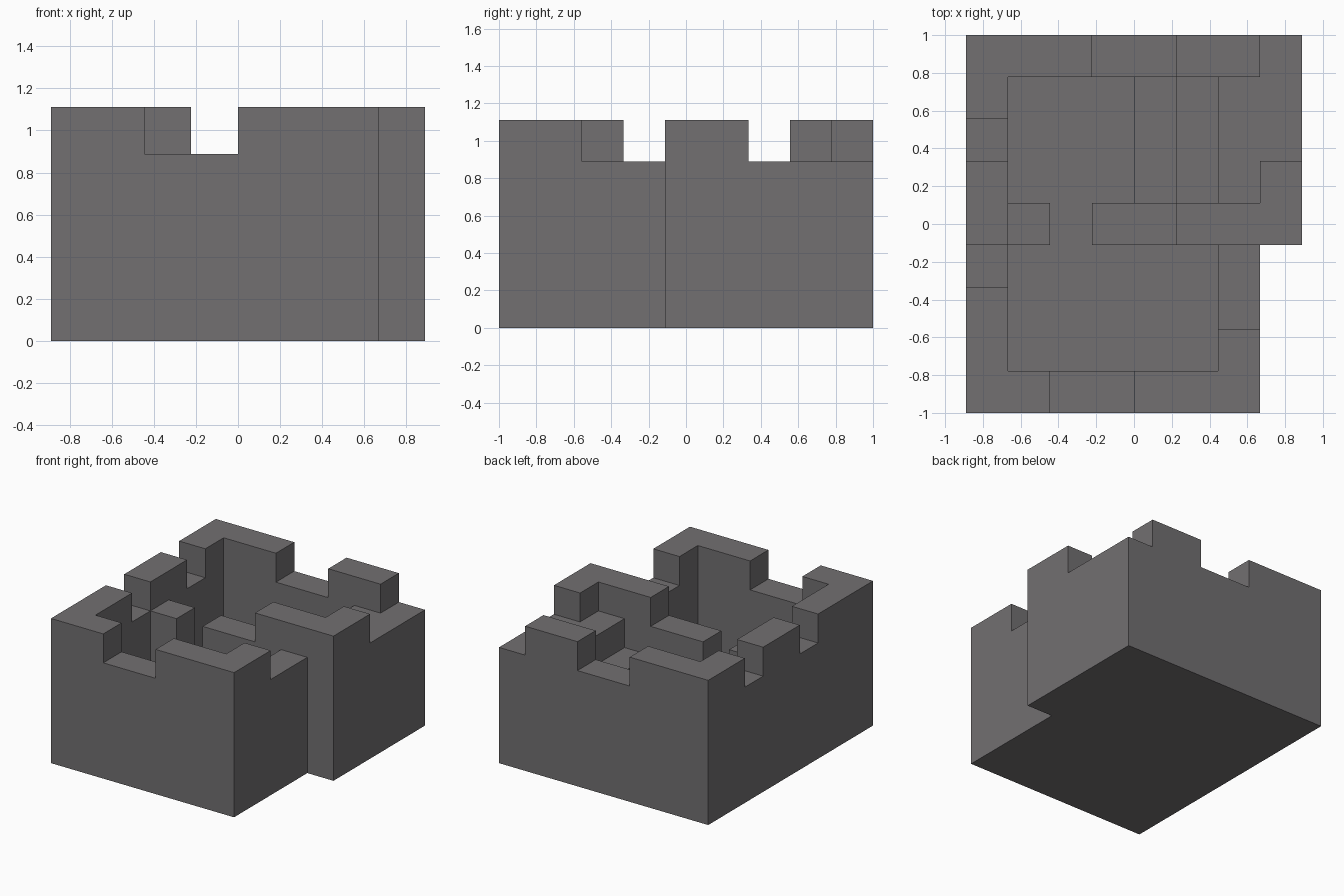
import bpy
import bmesh
from mathutils import Vector

if "Cube" in bpy.data.objects:
    bpy.data.objects.remove(bpy.data.objects["Cube"], do_unlink=True)

UNIT = 2 / 9
WIDTH, DEPTH = 8, 9
LOW, HIGH = 4, 5          # wall walk and merlon heights, in blocks
ORIGIN = Vector((WIDTH / 2, DEPTH / 2, 0))

stone = bpy.data.materials.new("grey stone")
stone.use_nodes = True
colour = (0.168, 0.160, 0.166, 1)
stone.diffuse_color = colour
shader = next(n for n in stone.node_tree.nodes if n.type == "BSDF_PRINCIPLED")
shader.inputs["Base Color"].default_value = colour
shader.inputs["Roughness"].default_value = 0.9


def build(name, areas):
    """Stack blocks over areas (left, right, front, back, height); later areas override."""
    heights = {}
    for left, right, front, back, height in areas:
        for x in range(left, right):
            for y in range(front, back):
                heights[x, y] = height

    bm = bmesh.new()
    axes = [Vector(a) for a in ((1, 0, 0), (0, 1, 0), (0, 0, 1))]
    for (x, y), height in heights.items():
        for z in range(height):
            centre = Vector((x + .5, y + .5, z + .5)) - ORIGIN
            for i, axis in enumerate(axes):
                for side in (-1, 1):
                    n = axis * side
                    beside = (x + int(n.x), y + int(n.y))
                    if 0 <= z + n.z < heights.get(beside, 0):
                        continue
                    u, v = axes[(i + 1) % 3] * side, axes[(i + 2) % 3]
                    corners = (-u - v, u - v, u + v, v - u)
                    bm.faces.new([bm.verts.new((centre + (n + c) / 2) * UNIT)
                                  for c in corners])

    # Join the blocks into large clean flat faces
    bmesh.ops.remove_doubles(bm, verts=bm.verts, dist=0.001)
    bmesh.ops.dissolve_limit(bm, angle_limit=0.01, verts=bm.verts, edges=bm.edges)
    mesh = bpy.data.meshes.new(name)
    bm.to_mesh(mesh)
    bm.free()
    mesh.materials.append(stone)
    obj = bpy.data.objects.new(name, mesh)
    bpy.context.collection.objects.link(obj)
    return obj


# Battlement walls: full-height runs first, then the lower gaps
build("battlement_walls", [
    (0, 1, 0, 9, HIGH),      # side wall
    (0, 7, 0, 1, HIGH),      # front wall
    (6, 7, 0, 4, HIGH),      # front room side wall
    (0, 7, 8, 9, HIGH),      # back wall
    (7, 8, 4, 9, HIGH),      # back room side wall
    (5, 7, 4, 5, HIGH),      # dividing wall
    (3, 5, 4, 5, LOW),       # low dividing wall beside the doorway
    (1, 2, 4, 5, LOW),       # stub on the other side of the doorway
    (6, 7, 5, 8, LOW),       # stair landing
    (7, 8, 6, 9, LOW),       # open corner by the landing
    (0, 1, 3, 4, LOW),       # gaps between merlons
    (0, 1, 6, 7, LOW),
    (2, 4, 0, 1, LOW),
    (3, 5, 8, 9, LOW),
    (6, 7, 2, 4, LOW),
])

# Floor of both rooms and the doorway
build("floor", [(1, 6, 1, 4, 1), (2, 3, 4, 5, 1), (1, 4, 5, 8, 1)])

# Steps rising to the landing
build("stairs", [(4 + i, 5 + i, 5, 8, 2 + i) for i in range(2)])
